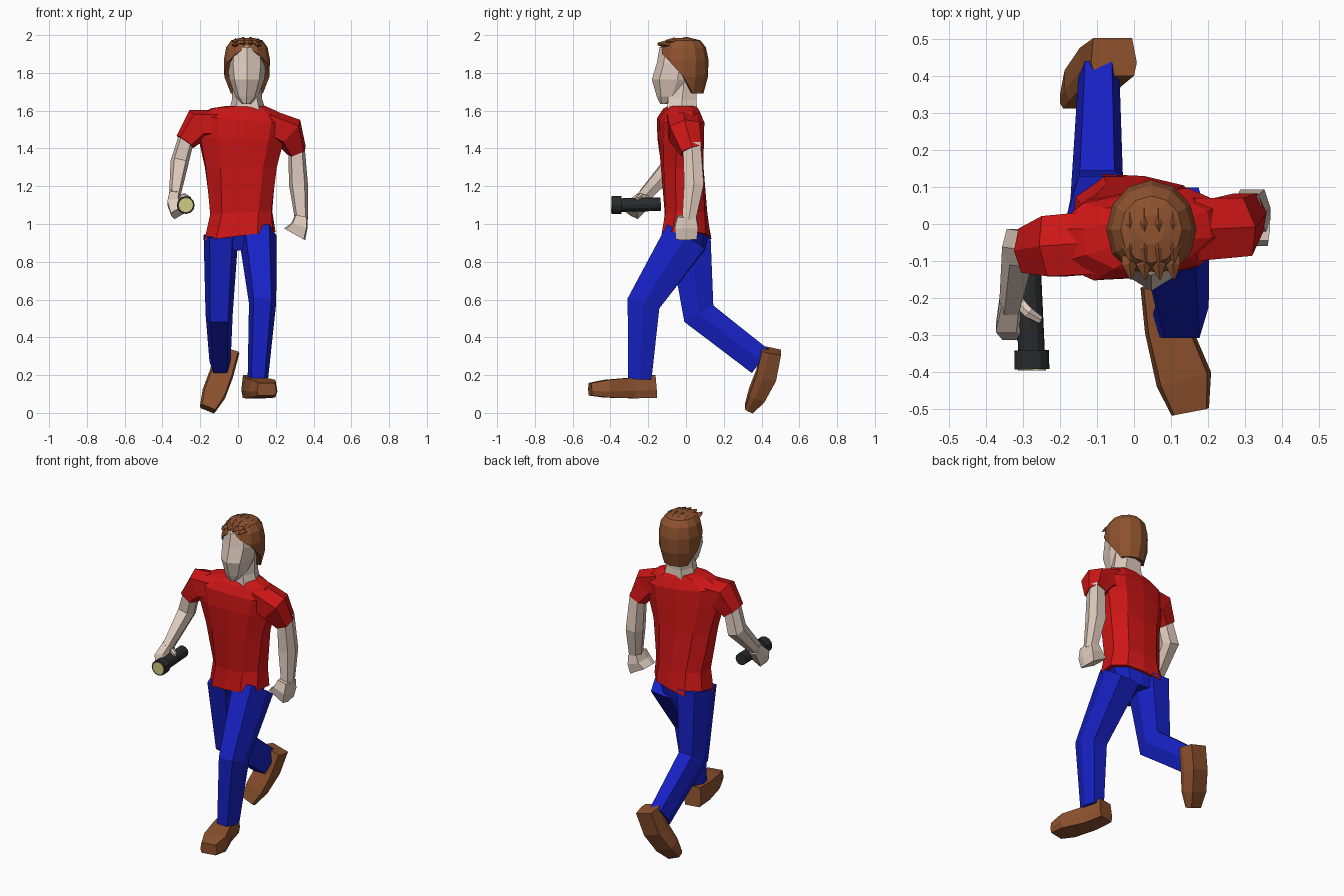
import bpy, bmesh, math
from mathutils import Vector

X, Y, Z = Vector((1, 0, 0)), Vector((0, 1, 0)), Vector((0, 0, 1))


def material(name, rgb):
    m = bpy.data.materials.new(name)
    m.diffuse_color = (*rgb, 1)
    return m


RED = material("red_cloth", (0.62, 0.008, 0.008))
BLUE = material("blue_cloth", (0.008, 0.015, 0.55))
SKIN = material("skin", (0.75, 0.61, 0.52))
BROWN = material("brown", (0.27, 0.085, 0.028))
BLACK = material("black", (0.022, 0.024, 0.026))
LENS = material("lens", (0.65, 0.6, 0.22))

# cross-section outlines, in units of half width and half depth
HEX = [(1, 0), (.65, 1), (-.65, 1), (-1, 0), (-.65, -1), (.65, -1)]
BOX = [(1, -.3), (.85, 1), (-.85, 1), (-1, -.3), (-.85, -1), (.85, -1)]
BODY = [(1, -.4), (1, .4), (.6, .92), (0, 1), (-.6, .92), (-1, .4), (-1, -.4),
        (-.6, -.92), (0, -1), (.6, -.92)]


def circle(n):
    return [(math.cos(2 * math.pi * i / n), math.sin(2 * math.pi * i / n)) for i in range(n)]


def loft(name, rings, mat, caps=True):
    """Skin a list of equal-length point rings."""
    bm = bmesh.new()
    vr = [[bm.verts.new(p) for p in r] for r in rings]
    n = len(vr[0])
    for a, b in zip(vr, vr[1:]):
        for i in range(n):
            j = (i + 1) % n
            bm.faces.new((a[i], a[j], b[j], b[i]))
    if caps:
        bm.faces.new(vr[0])
    bm.faces.new(vr[-1])
    bmesh.ops.remove_doubles(bm, verts=bm.verts, dist=1e-5)
    bmesh.ops.recalc_face_normals(bm, faces=bm.faces)
    me = bpy.data.meshes.new(name)
    bm.to_mesh(me)
    bm.free()
    me.materials.append(mat)
    ob = bpy.data.objects.new(name, me)
    bpy.context.collection.objects.link(ob)
    return ob


def limb(name, secs, mat, shape=HEX, ref=Y):
    """Sections (x, y, z, half width, half depth) swept with mitred joints."""
    c = [Vector(s[:3]) for s in secs]
    rings = []
    for i, s in enumerate(secs):
        t = Vector()
        if i:
            t += (c[i] - c[i - 1]).normalized()
        if i < len(c) - 1:
            t += (c[i + 1] - c[i]).normalized()
        t.normalize()
        v = (ref - t * t.dot(ref)).normalized()
        u = t.cross(v)
        rings.append([c[i] + u * a * s[3] + v * b * s[4] for a, b in shape])
    return loft(name, rings, mat)


def stack(name, secs, mat, shape):
    """Level sections (z, cx, cy, rx, ry, twist degrees, side slope)."""
    rings = []
    for z, cx, cy, rx, ry, tw, sl in secs:
        ca, sa = math.cos(math.radians(tw)), math.sin(math.radians(tw))
        rings.append([Vector((cx + a * rx * ca - b * ry * sa,
                              cy + a * rx * sa + b * ry * ca,
                              z + sl * a * rx)) for a, b in shape])
    return loft(name, rings, mat)


# shirt
stack("shirt_body", [
    (.935, .01, .003, .183, .128, -8, .13),
    (1.06, .017, .0, .162, .113, -3, .05),
    (1.30, .015, -.02, .188, .113, 3, 0),
    (1.45, .015, -.028, .222, .118, 7, -.05),
    (1.55, .02, -.028, .24, .115, 8, -.08),
    (1.605, .035, -.025, .17, .09, 8, -.05),
    (1.625, .042, -.02, .1, .075, 5, 0)], RED, BODY)
limb("right_sleeve", [(-.1, -.05, 1.53, .075, .085), (-.215, -.06, 1.525, .088, .082),
                      (-.28, -.072, 1.435, .055, .06)], RED)
limb("left_sleeve", [(.15, -.015, 1.535, .075, .085), (.268, -.008, 1.488, .088, .08),
                     (.31, .03, 1.387, .053, .056)], RED)

# trousers
stack("trouser_seat", [(.86, .018, .015, .1, .085, -8, 0),
                       (.97, .015, .005, .165, .115, -8, 0)], BLUE, BODY)
limb("left_leg", [(.105, .0, .93, .1, .118), (.13, -.225, .58, .072, .088),
                  (.105, -.245, .18, .054, .062)], BLUE)
limb("right_leg", [(-.09, .02, .94, .092, .11), (-.1, .068, .525, .072, .088),
                   (-.095, .395, .272, .056, .076)], BLUE)

# shoes
limb("left_shoe", [(.07, -.165, .14, .053, .06), (.09, -.28, .132, .062, .055),
                   (.135, -.42, .128, .076, .047), (.152, -.508, .125, .052, .033)],
     BROWN, BOX, Z)
limb("right_shoe", [(-.055, .452, .33, .064, .052), (-.09, .425, .2, .064, .054),
                    (-.13, .375, .095, .064, .045), (-.16, .333, .022, .045, .024)],
     BROWN, BOX)

# arms and hands
limb("right_arm", [(-.272, -.068, 1.46, .043, .048), (-.31, -.062, 1.325, .048, .052),
                   (-.335, -.22, 1.15, .03, .034)], SKIN)
limb("right_hand", [(-.336, -.2, 1.16, .028, .034), (-.338, -.255, 1.1, .034, .048),
                    (-.315, -.285, 1.06, .042, .035)], SKIN, BOX)
limb("left_arm", [(.308, .03, 1.43, .043, .047), (.32, .042, 1.21, .05, .052),
                  (.336, .015, 1.02, .034, .036)], SKIN)
limb("left_hand", [(.335, .005, 1.04, .034, .05), (.325, .002, .99, .045, .062),
                   (.3, .002, .945, .064, .055)], SKIN, BOX)
limb("right_thumb", [(-.32, -.2, 1.13, .015, .016), (-.285, -.24, 1.15, .014, .014),
                     (-.255, -.26, 1.135, .01, .01)], SKIN)

# neck and face, with a ridge down the middle of the face
limb("neck", [(.05, -.02, 1.59, .1, .08), (.048, -.02, 1.66, .08, .075),
              (.048, -.01, 1.76, .075, .07)], SKIN)
stack("head", [
    (1.635, .045, -.115, .022, .022, 0, 0),
    (1.675, .046, -.075, .06, .08, 0, 0),
    (1.765, .047, -.045, .093, .136, 0, 0),
    (1.85, .047, -.03, .103, .125, 0, 0),
    (1.935, .047, -.025, .092, .115, 0, 0),
    (1.965, .047, -.02, .06, .08, 0, 0)], SKIN, circle(8))

# hair: a shell whose lower edge rises over the ears and the forehead
PROFILE = [(1.69, .8), (1.78, .98), (1.87, 1), (1.935, .9), (1.972, .68), (1.985, .3)]


def hair_scale(z):
    for (z0, s0), (z1, s1) in zip(PROFILE, PROFILE[1:]):
        if z <= z1:
            return s0 + (s1 - s0) * (z - z0) / (z1 - z0)
    return PROFILE[-1][1]


def hair_edge(s):
    return 1.69 if s > .3 else 1.78 if s > -.1 else 1.855 if s > -.6 else \
        1.90 if s > -.95 else 1.94


rings = []
for level, _ in PROFILE:
    ring = []
    for c, s in circle(12):
        z = max(level, hair_edge(s))
        k = hair_scale(z)
        ring.append(Vector((.047 + .122 * k * c, -.015 + .134 * k * s, z)))
    rings.append(ring)
hair = loft("hair", rings, BROWN, caps=False)
mod = hair.modifiers.new("thickness", "SOLIDIFY")
mod.thickness, mod.offset = .025, -1

# forward-swept tufts on the crown
k = 0
for y, z in ((.01, 1.982), (-.055, 1.978), (-.1, 1.962)):
    for i in range(4):
        x = -.012 + .039 * i
        drop = .012 * abs(i - 1.5) / 1.5
        k += 1
        limb(f"hair_tuft_{k}", [(x, y + .03, z - .012 - drop, .02, .014),
                                (x, y - .01, z - drop, .02, .014),
                                (x + .004, y - .05, z - .002 - drop, .003, .003)],
             BROWN, circle(4), Z)

# torch held in the right hand
limb("torch_body", [(-.287, -.135, 1.105, .036, .036), (-.277, -.35, 1.1, .036, .036)],
     BLACK, circle(12), Z)
limb("torch_head", [(-.277, -.342, 1.1, .047, .047), (-.276, -.393, 1.1, .047, .047)],
     BLACK, circle(12), Z)
limb("torch_lens", [(-.276, -.385, 1.1, .038, .038), (-.276, -.396, 1.1, .038, .038)],
     LENS, circle(12), Z)
